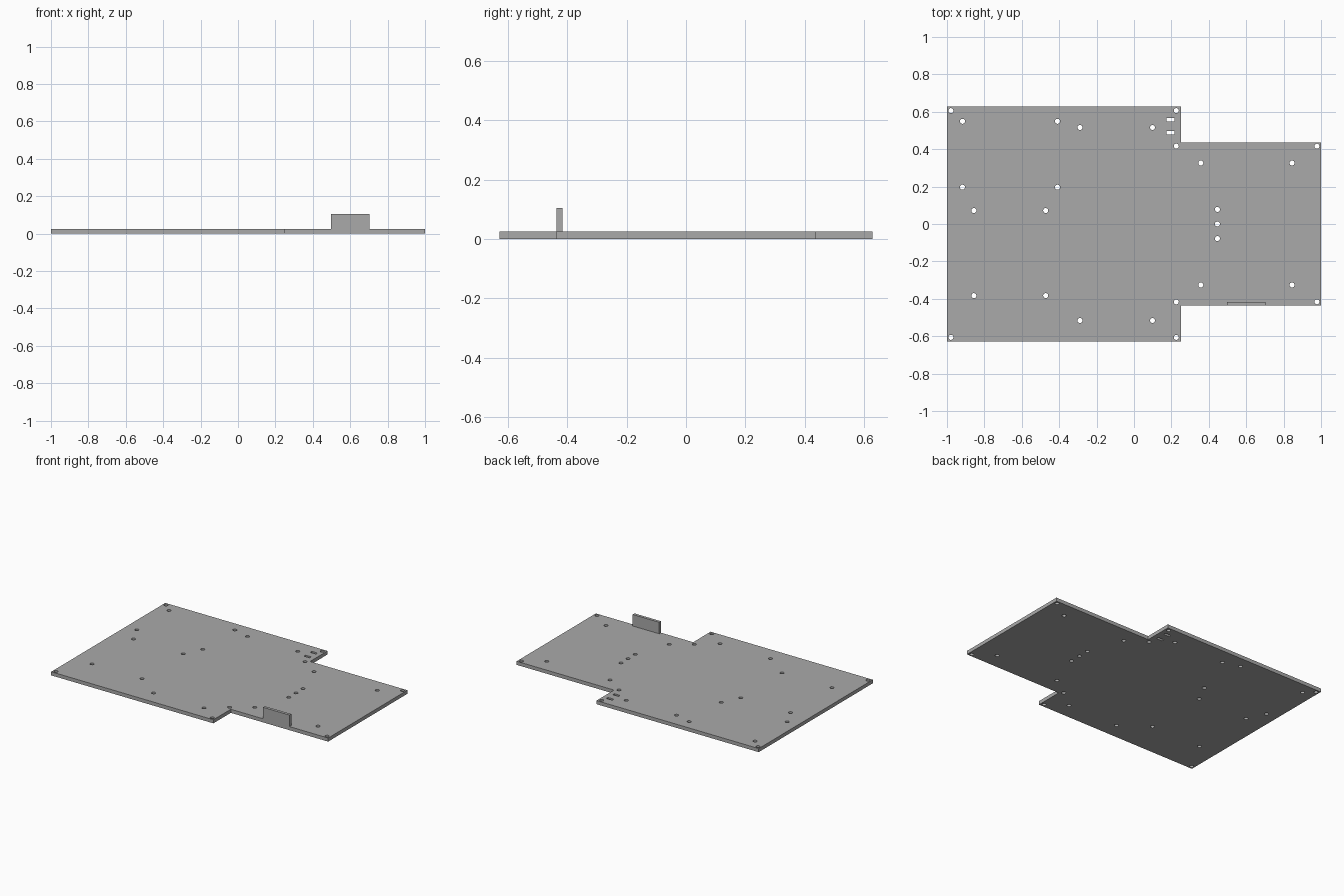
import bpy
import math

if "Cube" in bpy.data.objects:
    bpy.data.objects.remove(bpy.data.objects["Cube"], do_unlink=True)

THICK = 0.025
HOLE_R = 0.0135
WIDE, NARROW, STEP = 0.628, 0.436, 0.25

grey = bpy.data.materials.new("plain grey")
grey.use_nodes = True
colour = (0.4, 0.4, 0.4, 1)
grey.diffuse_color = colour
grey.node_tree.nodes["Principled BSDF"].inputs["Base Color"].default_value = colour

# Flat outline curve: closed loops inside the border become through holes
curve = bpy.data.curves.new("base_plate", "CURVE")
curve.dimensions = "2D"
curve.fill_mode = "BOTH"
curve.extrude = THICK / 2


def loop(points):
    spline = curve.splines.new("POLY")
    spline.points.add(len(points) - 1)
    for p, (x, y) in zip(spline.points, points):
        p.co = (x, y, 0, 1)
    spline.use_cyclic_u = True


def round_hole(x, y, sides=24):
    angles = [2 * math.pi * i / sides for i in range(sides)]
    loop([(x + HOLE_R * math.cos(a), y + HOLE_R * math.sin(a)) for a in angles])


def slot(x, y, w=0.022, h=0.009):
    loop([(x - w, y - h), (x + w, y - h), (x + w, y + h), (x - w, y + h)])


# Stepped border, mirrored front to back
half = [(-1, WIDE), (STEP, WIDE), (STEP, NARROW), (1, NARROW)]
loop(half + [(x, -y) for x, y in reversed(half)])

# Holes mirrored front to back: corners, wide-part mounts, narrow-part mounts
for x, y in [(-0.979, 0.606), (0.226, 0.606), (0.226, 0.416), (0.978, 0.416),
             (-0.289, 0.516), (0.099, 0.516), (0.357, 0.326), (0.845, 0.326),
             (0.446, 0.078)]:
    round_hole(x, y)
    round_hole(x, -y)
round_hole(0.446, 0)

# Two rectangular hole patterns on the wide part
for xs, ys in [((-0.917, -0.409), (0.549, 0.197)),
               ((-0.856, -0.472), (0.072, -0.383))]:
    for x in xs:
        for y in ys:
            round_hole(x, y)

# Pair of slots near the step
for y in (0.557, 0.488):
    slot(0.195, y)

plate = bpy.data.objects.new("base_plate", curve)
bpy.context.collection.objects.link(plate)
plate.location.z = THICK / 2
bpy.ops.object.select_all(action="DESELECT")
plate.select_set(True)
bpy.context.view_layer.objects.active = plate
bpy.ops.object.convert(target="MESH")
plate = bpy.context.object
plate.data.materials.clear()
plate.data.materials.append(grey)
for face in plate.data.polygons:
    face.use_smooth = False

# Upright tab flush with the front edge of the narrow part
TAB_TOP, TAB_DEPTH = 0.105, 0.02
bpy.ops.mesh.primitive_cube_add(
    size=1, location=(0.6, -NARROW + TAB_DEPTH / 2, (THICK + TAB_TOP) / 2))
tab = bpy.context.object
tab.name = "upright_tab"
tab.scale = (0.205, TAB_DEPTH, TAB_TOP - THICK)
tab.data.materials.append(grey)
